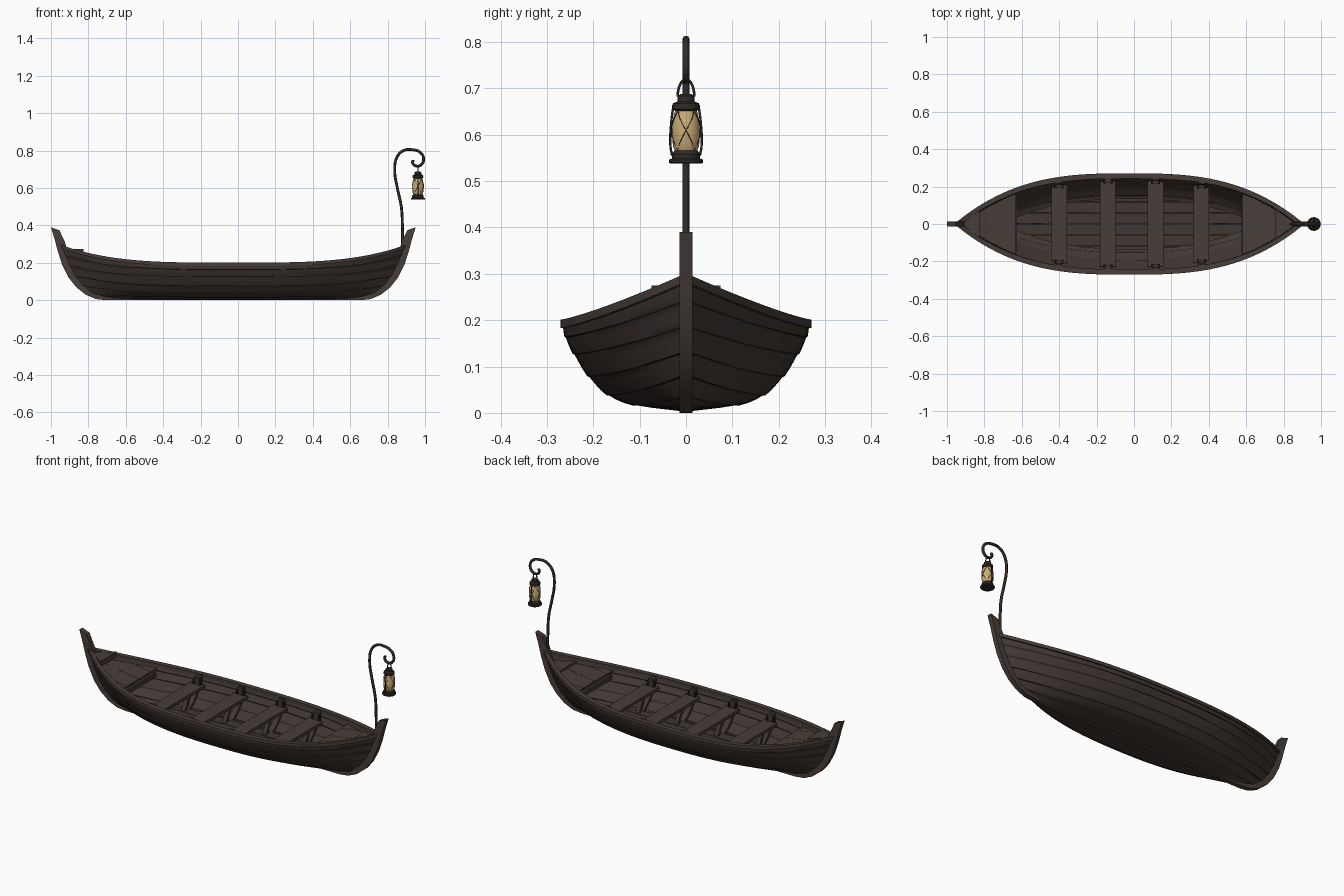
import bpy, bmesh, math
from mathutils import Vector

old = bpy.data.objects.get("Cube")
if old:
    bpy.data.objects.remove(old, do_unlink=True)

CX = -0.025          # middle of the hull along x


def material(name, rgb):
    m = bpy.data.materials.new(name)
    m.use_nodes = True
    m.diffuse_color = (*rgb, 1)
    m.node_tree.nodes["Principled BSDF"].inputs["Base Color"].default_value = (*rgb, 1)
    return m


WOOD = material("dark_wood", (0.052, 0.039, 0.033))
BOARD = material("worn_board", (0.064, 0.048, 0.040))
SEAM = material("seam_shadow", (0.016, 0.012, 0.010))
IRON = material("blackened_iron", (0.030, 0.024, 0.021))
GLASS = material("warm_glass", (0.60, 0.42, 0.18))


def finish(name, bm, mats, smooth=True, fix=True):
    if fix:
        bmesh.ops.recalc_face_normals(bm, faces=bm.faces[:])
    me = bpy.data.meshes.new(name)
    bm.to_mesh(me)
    bm.free()
    ob = bpy.data.objects.new(name, me)
    bpy.context.collection.objects.link(ob)
    for m in mats:
        me.materials.append(m)
    if smooth:
        bpy.ops.object.select_all(action="DESELECT")
        ob.select_set(True)
        bpy.context.view_layer.objects.active = ob
        bpy.ops.object.shade_smooth_by_angle(angle=math.radians(32))
    return ob


def mirror_y(ob):
    mod = ob.modifiers.new("mirror", "MIRROR")
    mod.use_axis = (False, True, False)
    return ob


def loft(name, rings, mat, smooth=True):
    """Closed solid through a list of equal rings."""
    bm = bmesh.new()
    vs = [[bm.verts.new(p) for p in r] for r in rings]
    n = len(vs[0])
    for a, b in zip(vs, vs[1:]):
        for i in range(n):
            j = (i + 1) % n
            bm.faces.new((a[i], a[j], b[j], b[i]))
    bm.faces.new(vs[0])
    bm.faces.new(vs[-1])
    return finish(name, bm, [mat], smooth)


def box(name, x0, x1, y0, y1, z0, z1, mat):
    ring = lambda x: [(x, y0, z0), (x, y1, z0), (x, y1, z1), (x, y0, z1)]
    return loft(name, [ring(x0), ring(x1)], mat, False)


def lathe(name, profile, x, mat, n=20):
    rings = [[(x + r * math.cos(i * math.tau / n), r * math.sin(i * math.tau / n), z)
              for i in range(n)] for r, z in profile]
    return loft(name, rings, mat)


def tube(name, pts, radius, mat):
    cu = bpy.data.curves.new(name, "CURVE")
    cu.dimensions = "3D"
    cu.bevel_depth, cu.bevel_resolution, cu.resolution_u = radius, 2, 6
    cu.use_fill_caps = True
    sp = cu.splines.new("BEZIER")
    sp.bezier_points.add(len(pts) - 1)
    for b, p in zip(sp.bezier_points, pts):
        b.co = p
        b.handle_left_type = b.handle_right_type = "AUTO"
    cu.materials.append(mat)
    ob = bpy.data.objects.new(name, cu)
    bpy.context.collection.objects.link(ob)


# Hull shape: plank levels from keel to rail (mid width, mid height, end reach, end height)
LEVELS = [(0, .005, .71, .006), (.105, .016, .775, .035), (.165, .037, .825, .08),
          (.208, .077, .862, .13), (.24, .125, .89, .185), (.259, .162, .912, .24),
          (.266, .197, .93, .295)]
TOP = len(LEVELS) - 1


def level(t):
    """Smooth curve through the plank levels."""
    i = min(int(t), TOP - 1)
    f = t - i
    a, b, c, d = (LEVELS[max(0, min(TOP, j))] for j in range(i - 1, i + 3))
    return [q + f / 2 * (r - p + f * (2 * p - 5 * q + 4 * r - s + f * (3 * (q - r) + s - p)))
            for p, q, r, s in zip(a, b, c, d)]


def hull(u, t, off=0.0):
    """Point on the +y side; off pushes out (+) or in (-)."""
    w, zm, reach, ze = level(t)
    a = min(abs(u), 1)
    y = w * (1 - a ** (2.1 + 0.8 * t / TOP)) + off
    z = zm + (ze - zm) * a ** 3.5 - off * (1 - t / TOP) * 0.85
    return Vector((CX + u * reach, max(0, y), z))


def inner_width(x, z):
    for i in range(TOP * 25 + 1):
        t = i / 25
        u = (x - CX) / level(t)[2]
        if abs(u) <= 1:
            p = hull(u, t, -0.014)
            if p.z >= z:
                return p.y
    return hull((x - CX) / LEVELS[TOP][2], TOP, -0.014).y


US = [math.sin(math.pi / 2 * (i / 24 - 1)) * .5 + (i / 24 - 1) * .5 for i in range(49)]


def shell(name, base, lip, outside):
    """Lapped planks with a thin dark band along each lower edge."""
    bm = bmesh.new()
    for k in range(TOP):
        rows = [[bm.verts.new(hull(u, t, base + o)) for u in US] for t, o in
                ((k, 0), (k + .07, lip), (k + .35, lip * .7), (k + .7, lip * .3), (k + 1, 0))]
        for j in range(4):
            for i in range(len(US) - 1):
                q = [rows[j][i], rows[j][i + 1], rows[j + 1][i + 1], rows[j + 1][i]]
                f = bm.faces.new(q[::-1] if outside else q)
                f.material_index = 1 if j == 0 and k > 1 else 0
    bmesh.ops.remove_doubles(bm, verts=bm.verts[:], dist=1e-5)
    mirror_y(finish(name, bm, [WOOD, SEAM], fix=False))


shell("outer_planking", 0, 0.0025, True)
shell("inner_planking", -0.014, -0.002, False)

# Rail following the top of the planking
rings = []
for u in US:
    p = hull(u, TOP)
    rings.append([(p.x, max(0, p.y + dy), p.z + dz)
                  for dy, dz in ((.005, -.014), (.005, .004), (-.024, .004), (-.024, -.014))])
mirror_y(loft("gunwale", rings, BOARD))

# Keel and the two rising stems
OUTER = [(0, 0), (.68, 0), (.735, .006), (.79, .03), (.84, .07), (.88, .12),
         (.915, .19), (.938, .26), (.955, .325), (.975, .39)]
INNER = [(0, .02), (.66, .02), (.71, .03), (.76, .055), (.805, .09), (.84, .135),
         (.868, .2), (.885, .26), (.9, .31), (.93, .374)]
for side, s in (("left", 1), ("right", -1)):
    rings = [[(CX + s * a, h, b) for (a, b), h in
              ((o, -.014), (o, .014), (i, .014), (i, -.014))] for o, i in zip(OUTER, INNER)]
    loft(side + "_stem", rings, BOARD)


def board(name, x0, x1, z, thick, y0=-1.0, y1=1.0, rise=0.0, mat=BOARD):
    """Board trimmed to the inside of the hull; rise lifts it toward the ends."""
    n = max(2, int((x1 - x0) / 0.02))
    rings = []
    for i in range(n + 1):
        x = x0 + (x1 - x0) * i / n
        h = z + rise * (abs(x - CX) / 0.93) ** 3.5
        w = max(0, inner_width(x, h - thick) - 0.002)
        a, b = max(-w, min(w, y0)), max(-w, min(w, y1))
        rings.append([(x, a, h - thick), (x, b, h - thick), (x, b, h), (x, a, h)])
    loft(name, rings, mat, False)


# Floor boards and end platforms
for i in range(6):
    y = -0.18 + i * 0.06
    board(f"floor_board_{i}", -0.72, 0.66, 0.05, 0.012, y + .0015, y + .0585, mat=WOOD)
for i in range(4):
    y = -0.22 + i * 0.11
    for side, x0, x1 in (("right", -0.9, -0.63), ("left", 0.58, 0.85)):
        board(f"{side}_platform_{i}", x0, x1, 0.182, 0.012, y + .0007, y + .1093, 0.08)
board("right_platform_beam", -0.645, -0.625, 0.18, 0.026, mat=WOOD)
board("left_platform_beam", 0.575, 0.595, 0.18, 0.026, mat=WOOD)
board("right_breasthook", -0.91, -0.825, 0.275, 0.03)
board("left_breasthook", 0.755, 0.86, 0.238, 0.014)

# Rowing seats with ribs and rail blocks
for n, x in enumerate((-0.4, -0.14, 0.115, 0.36)):
    board(f"seat_{n}", x - .042, x + .042, 0.156, 0.018)
    rings = []
    for i in range(4, TOP * 4 + 1):
        t = i / 4
        ring = []
        for dx, off in ((-.016, -.012), (.016, -.012), (.016, -.03), (-.016, -.03)):
            ring.append(hull((x + dx - CX) / level(t)[2], t, off))
        rings.append(ring)
    mirror_y(loft(f"rib_{n}", rings, WOOD))
    w = inner_width(x, 0.15) - 0.004
    mirror_y(box(f"rail_block_{n}", x - .016, x + .016, w - .016, w, .15, .193, WOOD))
    for s in (-1, 1):
        c = x + s * 0.019
        mirror_y(box(f"block_cheek_{n}_{s}", c - .005, c + .005, w - .02, w, .15, .182, SEAM))
    # Splayed legs below the seat
    for s in (-1, 1):
        rings = [[(x + a, s * (y + b), z) for a, b in
                  ((-.012, -.01), (.012, -.01), (.012, .01), (-.012, .01))]
                 for y, z in ((.08, .048), (.13, .142))]
        loft(f"seat_leg_{n}_{s}", rings, WOOD, False)

# Curled lamp post
HOOK = [(.88, .2), (.879, .4), (.873, .5), (.852, .6), (.838, .69), (.85, .765), (.885, .8),
        (.93, .805), (.975, .79), (.992, .757), (.98, .725), (.955, .717), (.934, .733), (.937, .75)]
tube("lamp_post", [(x, 0, z) for x, z in HOOK], 0.0075, IRON)

# Lantern
LX = 0.962
lathe("lantern_base", [(.034, .538), (.037, .54), (.037, .546), (.03, .549), (.031, .558),
                       (.025, .566)], LX, IRON)
lathe("lantern_glass", [(.022, .562), (.028, .575), (.0305, .6), (.029, .63), (.023, .654)],
      LX, GLASS)
lathe("lantern_cap", [(.023, .651), (.029, .656), (.028, .668), (.018, .672), (.018, .684),
                      (.012, .688)], LX, IRON)
for s in (-1, 1):
    tube(f"lantern_frame_{s}", [(LX, s * y, z) for y, z in
         ((.03, .555), (.0335, .575), (.0325, .62), (.027, .665))], 0.0025, IRON)
# Crossed guard wires around the glass
for k in range(4):
    for s in (-1, 1):
        pts = []
        for i in range(7):
            f = i / 6
            a = k * math.pi / 2 + s * (f - .5) * math.pi / 2
            r = 0.024 + 0.0075 * math.sin(math.pi * f) ** 0.8
            pts.append((LX + r * math.cos(a), r * math.sin(a), .566 + .086 * f))
        tube(f"guard_wire_{k}_{s}", pts, 0.0009, IRON)
tube("lantern_handle", [(LX, .018 * math.cos(a), .682 + .037 * math.sin(a))
                        for a in [math.pi * i / 8 for i in range(9)]], 0.0028, IRON)
